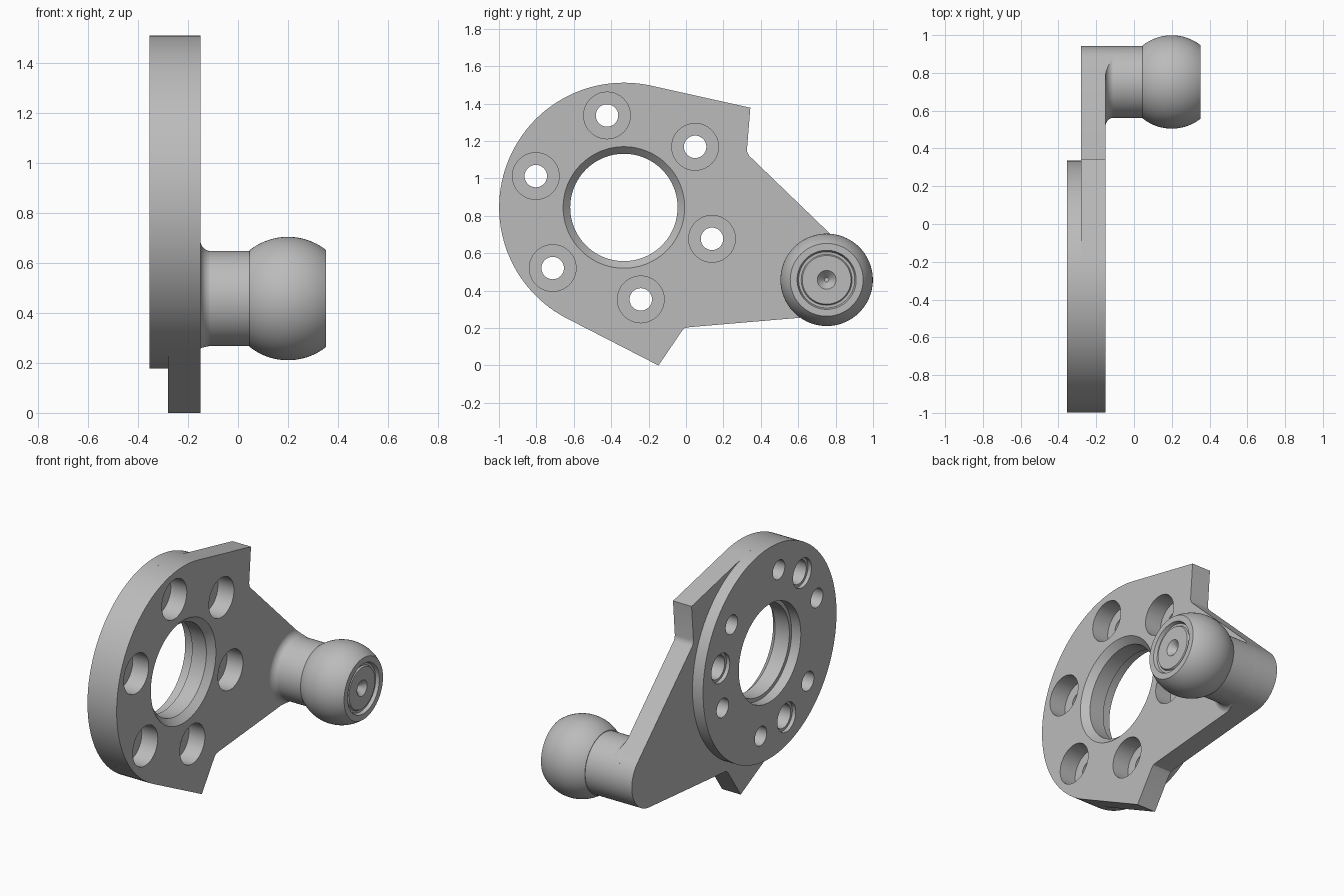
import bpy, bmesh
from math import radians, cos, sin, pi, sqrt

if "Cube" in bpy.data.objects:
    bpy.data.objects.remove(bpy.data.objects["Cube"])

# One plain metal colour
metal = bpy.data.materials.new("grey metal")
metal.use_nodes = True
colour = (0.5, 0.5, 0.5, 1)
metal.diffuse_color = colour
metal.node_tree.nodes["Principled BSDF"].inputs["Base Color"].default_value = colour

HUB = (-0.332, 0.845)     # disc centre in y, z
HUB_R = 0.667
BALL = (0.752, 0.458)     # ball and neck centre in y, z
NECK_R = 0.19
BACK, STEP, FACE = -0.354, -0.28, -0.15   # x levels of the plate


def arc(centre, r, start, end, n):
    """Points on an arc, angles in degrees."""
    angles = [radians(start + (end - start) * i / n) for i in range(n + 1)]
    return [(centre[0] + r * cos(a), centre[1] + r * sin(a)) for a in angles]


def make_object(name, bm):
    bmesh.ops.recalc_face_normals(bm, faces=bm.faces)
    mesh = bpy.data.meshes.new(name)
    bm.to_mesh(mesh)
    bm.free()
    obj = bpy.data.objects.new(name, mesh)
    obj.data.materials.append(metal)
    bpy.context.collection.objects.link(obj)
    return obj


def lathe(bm, profile, centre, segs=64):
    """Closed solid turned about an x axis; profile is (x, radius)."""
    rings = []
    for x, r in profile:
        rings.append([bm.verts.new((x, centre[0] + r * cos(2 * pi * i / segs),
                                    centre[1] + r * sin(2 * pi * i / segs)))
                      for i in range(segs)])
    for a, b in zip(rings, rings[1:]):
        for i in range(segs):
            j = (i + 1) % segs
            bm.faces.new((a[i], a[j], b[j], b[i]))
    bm.faces.new(rings[0])
    bm.faces.new(rings[-1])


def prism(name, outline, x0, x1):
    """Extrude a y, z outline along x."""
    bm = bmesh.new()
    face = bm.faces.new([bm.verts.new((x0, y, z)) for y, z in outline])
    new = bmesh.ops.extrude_face_region(bm, geom=[face])["geom"]
    verts = [v for v in new if isinstance(v, bmesh.types.BMVert)]
    bmesh.ops.translate(bm, verts=verts, vec=(x1 - x0, 0, 0))
    return make_object(name, bm)


def select(obj):
    bpy.ops.object.select_all(action="DESELECT")
    obj.select_set(True)
    bpy.context.view_layer.objects.active = obj


def boolean(obj, cutter, operation):
    mod = obj.modifiers.new("cut", "BOOLEAN")
    mod.operation = operation
    mod.solver = "EXACT"
    mod.object = cutter
    select(obj)
    bpy.ops.object.modifier_apply(modifier=mod.name)


# Plate with two pointed lugs and an arm, and the raised disc behind it
outline = (arc(HUB, HUB_R, 76.9, 243.4, 64)
           + [(-0.147, 0.0), (-0.02, 0.187), (-0.006, 0.2), (0.019, 0.205)]
           + arc(BALL, NECK_R, -85, 45.7, 24)
           + [(0.337, 1.122), (0.328, 1.138), (0.326, 1.155), (0.344, 1.378)])
plate = prism("lug_plate", outline, STEP, FACE)
disc = prism("back_disc", arc(HUB, HUB_R, 0, 360, 128)[:-1], BACK, STEP)

# Bores: centre hole, six counterbored bolt holes, three blind holes at the back
bm = bmesh.new()
lathe(bm, [(-0.4, 0.31), (-0.29, 0.31), (-0.29, 0.287), (-0.19, 0.287),
           (FACE, 0.325), (-0.1, 0.325)], HUB, 96)
for centre in arc(HUB, 0.5, 40.4, 340.4, 5):
    lathe(bm, [(-0.4, 0.06), (-0.262, 0.06), (-0.262, 0.125), (-0.1, 0.125)], centre, 40)
for centre in arc(HUB, 0.5, 10.4, 250.4, 2):
    lathe(bm, [(-0.4, 0.092), (-0.33, 0.092), (-0.33, 0.075), (-0.25, 0.075)], centre, 40)
bores = make_object("bore_cutter", bm)
bores.hide_render = True
for part in (plate, disc):
    boolean(part, bores, "DIFFERENCE")
bpy.data.objects.remove(bores)

# Fillet at the neck root, trimmed to the arm outline
bm = bmesh.new()
fillet_arc = arc((-0.105, 0.235), 0.046, 180, 270, 8)
lathe(bm, [(-0.16, 0.235)] + fillet_arc + [(-0.1, 0.187)], BALL, 96)
fillet = make_object("neck_fillet", bm)
trim = prism("trim_helper", outline, -0.155, 0.1)
trim.hide_render = True
boolean(fillet, trim, "INTERSECT")
bpy.data.objects.remove(trim)

# Neck stud
bm = bmesh.new()
lathe(bm, [(FACE - 0.02, NECK_R), (0.06, NECK_R)], BALL, 96)
neck = make_object("neck", bm)

# Truncated ball with a recessed ring and a conical centre hole on its end
BALL_R, BALL_X, END = 0.247, 0.2, 0.352
profile = []
for i in range(33):
    x = 0.046 + (END - 0.046) * i / 32
    profile.append((x, sqrt(BALL_R ** 2 - (x - BALL_X) ** 2)))
profile += [(END, 0.158), (END - 0.02, 0.15), (END - 0.02, 0.136),
            (END - 0.01, 0.13), (END - 0.01, 0.05), (END - 0.05, 0.012)]
bm = bmesh.new()
lathe(bm, profile, BALL, 96)
ball = make_object("ball_end", bm)

# Smooth round surfaces, sharp machined edges
for part in (plate, disc, fillet, neck, ball):
    select(part)
    bpy.ops.object.shade_smooth_by_angle(angle=radians(25))
